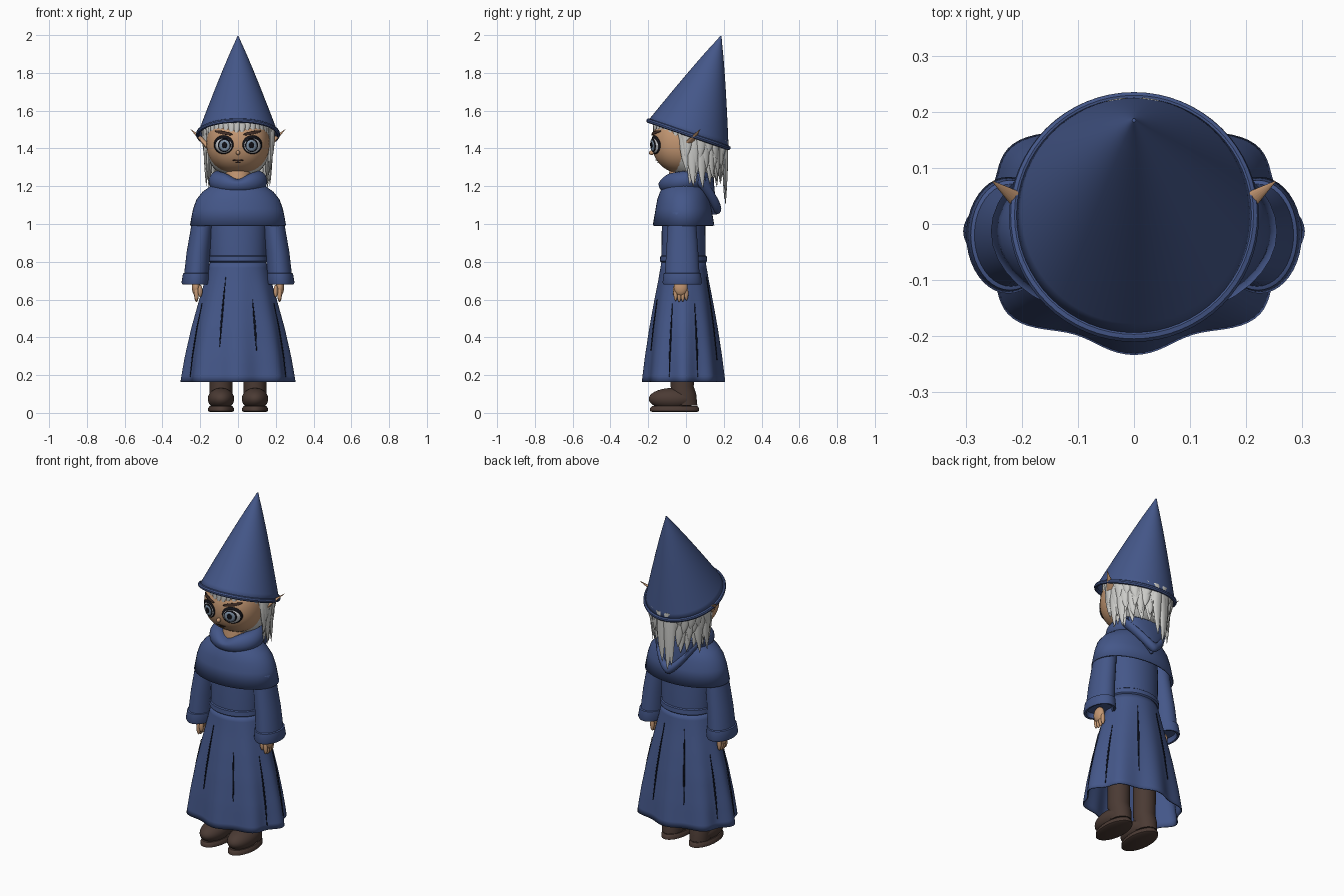
import bpy, bmesh, random
from math import sin, cos, pi, radians, exp
from mathutils import Vector, Matrix

if "Cube" in bpy.data.objects:
    bpy.data.objects.remove(bpy.data.objects["Cube"])
random.seed(4)
made = []


def material(name, r, g, b):
    m = bpy.data.materials.new(name)
    m.use_nodes = True
    m.diffuse_color = (r, g, b, 1)
    m.node_tree.nodes["Principled BSDF"].inputs["Base Color"].default_value = (r, g, b, 1)
    return m


BLUE = material("robe blue", .058, .095, .25)
FOLD = material("fold navy", .004, .006, .015)
SKIN = material("skin", .55, .31, .17)
HAIR = material("silver hair", .6, .6, .58)
BOOT = material("boot brown", .07, .043, .034)
BROW = material("brow brown", .05, .025, .018)
BLACK = material("eye black", .006, .006, .009)
WHITE = material("eye white", .6, .62, .65)
IRIS = material("iris grey", .22, .3, .4)


def finish(name, bm, mat, thick=0):
    bmesh.ops.recalc_face_normals(bm, faces=bm.faces)
    mesh = bpy.data.meshes.new(name)
    bm.to_mesh(mesh)
    bm.free()
    ob = bpy.data.objects.new(name, mesh)
    bpy.context.collection.objects.link(ob)
    mesh.materials.append(mat)
    if thick:
        mod = ob.modifiers.new("thickness", "SOLIDIFY")
        mod.thickness = thick
    made.append(ob)
    return ob


def loft(bm, rings, cap_start=True, cap_end=True, closed=True):
    """Skin a row of point rings."""
    rows = [[bm.verts.new(p) for p in ring] for ring in rings]
    n = len(rows[0])
    for low, high in zip(rows, rows[1:]):
        for i in range(n if closed else n - 1):
            j = (i + 1) % n
            bm.faces.new((low[i], low[j], high[j], high[i]))
    if cap_start:
        bm.faces.new(rows[0])
    if cap_end:
        bm.faces.new(rows[-1])


def tube(name, rows, mat, caps=(True, True), thick=0, n=40):
    """Stack of level ellipses given as (x, y, z, rx, ry)."""
    bm = bmesh.new()
    rings = [[(x + rx * cos(2 * pi * i / n), y + ry * sin(2 * pi * i / n), z) for i in range(n)]
             for x, y, z, rx, ry in rows]
    loft(bm, rings, *caps)
    return finish(name, bm, mat, thick)


def ball(name, loc, size, mat):
    bm = bmesh.new()
    bmesh.ops.create_uvsphere(bm, u_segments=32, v_segments=18, radius=1,
                              matrix=Matrix.Translation(loc) @ Matrix.Diagonal((*size, 1)))
    return finish(name, bm, mat)


# Hat: a leaning, slightly bulging cone with a rolled brim
brim = Vector((0, .0125, 1.475))
tip = Vector((0, .185, 1.995))
slope = Vector((0, .213, -.0725))


def hat_ring(t, grow=1):
    r = max((1 - t) ** .92, .015) * grow
    return [brim.lerp(tip, t) + r * (Vector((.213 * cos(a), 0, 0)) + slope * sin(a))
            for a in (2 * pi * i / 64 for i in range(64))]


bm = bmesh.new()
loft(bm, [hat_ring(k / 16) for k in range(17)], False, True)
finish("hat", bm, BLUE, .008)
bm = bmesh.new()
axis = slope.cross(Vector((1, 0, 0))).normalized()
roll = []
for k in range(9):
    b = 2 * pi * k / 8
    roll.append([p + axis * .012 * sin(b) for p in hat_ring(0, 1 + .045 * cos(b))])
loft(bm, roll, False, False)
finish("hat_brim", bm, BLUE)

# Head: rounded superellipse
HX, HY, HZ, MID = .168, .18, .168, 1.432


def level(z):
    return max(1 - abs((z - MID) / HZ) ** 2.2, 0) ** .455


def face_y(x, z):
    s = max(level(z), .05)
    return -HY * s * max(1 - abs(x / (HX * s)) ** 2.4, 0) ** .417


def power(v):
    return abs(v) ** .833 * (1 if v > 0 else -1)


bm = bmesh.new()
rings = []
for k in range(1, 24):
    z = MID - HZ * cos(pi * k / 24)
    rings.append([(HX * level(z) * power(cos(pi * i / 24)), HY * level(z) * power(sin(pi * i / 24)), z)
                  for i in range(48)])
loft(bm, rings)
finish("head", bm, SKIN)
tube("neck", [(0, -.03, 1.1, .075, .07), (0, -.03, 1.24, .07, .065), (0, -.02, 1.32, .06, .06)], SKIN)
ball("nose", (0, -.182, 1.377), (.011, .014, .012), SKIN)


def decal(name, x, z, rx, rz, off, mat, turn=0):
    """Thin patch that hugs the face."""
    bm = bmesh.new()
    rings = []
    for f in (1, .7, .4, .05):
        ring = []
        for i in range(28):
            u, v = rx * f * cos(pi * i / 14), rz * f * sin(pi * i / 14)
            px, pz = x + u * cos(turn) - v * sin(turn), z + u * sin(turn) + v * cos(turn)
            ring.append((px, face_y(px, pz) - off, pz))
        rings.append(ring)
    loft(bm, rings, False, True)
    finish(name, bm, mat, .002)


decal("mouth", 0, 1.338, .03, .004, .003, BROW)
decal("lower_lip", 0, 1.327, .012, .003, .003, BROW)

for s, side in ((1, "left"), (-1, "right")):
    # Eyes, brows, ears
    ex, ez = s * .076, 1.417
    decal(side + "_eye_rim", ex, ez + .003, .052, .05, .004, BLACK)
    decal(side + "_eye_white", ex, ez - .002, .043, .039, .007, WHITE)
    decal(side + "_iris_rim", ex - s * .004, ez, .034, .036, .010, BLACK)
    decal(side + "_iris", ex - s * .004, ez - .002, .028, .03, .013, IRIS)
    decal(side + "_pupil", ex - s * .004, ez, .013, .016, .016, BLACK)
    decal(side + "_brow", ex, 1.483, .048, .009, .008, BROW, s * .2)
    base, end = Vector((s * .15, .0, 1.41)), Vector((s * .252, .076, 1.503))
    bm = bmesh.new()
    way = end - base
    bmesh.ops.create_cone(bm, cap_ends=True, segments=16, radius1=.034, radius2=.001, depth=way.length,
                          matrix=Matrix.Translation((base + end) / 2) @ way.to_track_quat("Z", "Y").to_matrix().to_4x4()
                          @ Matrix.Diagonal((1, .5, 1, 1)))
    finish(side + "_ear", bm, SKIN)

    # Sleeve, rolled cuff, hand
    tube(side + "_sleeve", [(s * .16, -.02, 1.13, .035, .045), (s * .185, -.02, 1.06, .055, .07),
                            (s * .19, -.021, 1, .056, .075), (s * .21, -.02, .85, .062, .085),
                            (s * .222, -.02, .71, .066, .093)], BLUE)
    tube(side + "_cuff", [(s * .221, -.02, .742, .062, .09), (s * .221, -.02, .738, .07, .098),
                          (s * .224, -.02, .69, .075, .104), (s * .224, -.02, .68, .07, .1),
                          (s * .224, -.02, .682, .06, .088), (s * .222, -.02, .715, .055, .08)], BLUE)
    ball(side + "_palm", (s * .222, -.028, .665), (.022, .037, .045), SKIN)
    for k in range(4):
        y, z = -.055 + k * .019, .597 + abs(k - 1.3) * .006
        ball(side + "_finger_%d" % k, (s * .22, y, z + .025), (.012, .0105, .037), SKIN)
    ball(side + "_thumb", (s * .2, -.058, .645), (.012, .012, .032), SKIN)

    # Boot
    bx = s * .09
    tube(side + "_boot_shaft", [(bx, -.01, .04, .055, .07), (bx, -.012, .1, .06, .066),
                                (bx, -.02, .14, .06, .061), (bx, -.02, .34, .062, .062)], BOOT)
    ball(side + "_boot_foot", (bx, -.07, .074), (.07, .127, .058), BOOT)
    tube(side + "_boot_sole", [(bx, -.06, .004, .058, .115), (bx, -.06, .01, .068, .13),
                               (bx, -.06, .024, .068, .13), (bx, -.06, .036, .06, .12)], BOOT)

# Hair: hidden cap plus tapered locks
ball("hair_cap", (0, .03, 1.41), (.172, .17, .17), HAIR)
hair = bmesh.new()


def lock(deg, top, bottom, width, reach=1.0, flare=0.0):
    a = radians(deg)
    out, across = Vector((cos(a), sin(a), 0)), Vector((-sin(a), cos(a), 0))
    rings = []
    for k in range(8):
        t = k / 7
        r = reach + flare * t
        mid = Vector((.168 * r * cos(a), .015 + .183 * r * sin(a), top + (bottom - top) * t))
        mid += across * .008 * sin(3 * t) * (1 if deg % 2 else -1)
        w = width * max((1 - t ** 2.2) ** .8, .04)
        rings.append([mid + across * w * cos(pi * i / 5) + out * w * .45 * sin(pi * i / 5) for i in range(10)])
    loft(hair, rings)


def brim_z(deg):
    return 1.485 - .065 * sin(radians(deg))


for deg in range(-165, -14, 10):
    lock(deg, brim_z(deg) + .015, brim_z(deg) - random.uniform(.055, .095), .021, .98, .03)
for low, reach, step in ((1.2, .93, 15), (1.25, 1, 15), (1.30, 1.04, 16), (1.36, 1.08, 17)):
    for deg in range(-2, 184, step):
        lock(deg + random.randint(-3, 3), brim_z(deg) + .02, low + random.uniform(-.015, .025), .031, reach)
for deg, low in ((8, 1.2), (172, 1.2), (24, 1.19), (156, 1.19)):
    lock(deg, 1.48, low, .03, 1.03, -.02)
for deg, low in ((88, 1.14), (97, 1.1), (106, 1.13)):
    lock(deg, 1.43, low, .03, 1.07)
finish("hair_locks", hair, HAIR)

# Cowl collar with a notch at the throat
bm = bmesh.new()
rings = []
for k in range(48):
    a = 2 * pi * k / 48
    ring = []
    for i in range(16):
        b = 2 * pi * i / 16
        x, y = (.103 + .052 * cos(b)) * cos(a), (.088 + .05 * cos(b)) * sin(a) - .008
        z = 1.228 + .054 * sin(b) + .1 * y
        if y < 0 and sin(b) > 0:
            z -= .035 * exp(-(x / .05) ** 2) * sin(b)
        ring.append((x, y, z))
    rings.append(ring)
loft(bm, rings + rings[:1], False, False)
bmesh.ops.remove_doubles(bm, verts=bm.verts, dist=.0001)
finish("collar", bm, BLUE)

# Lowered hood: a pointed sack with a rolled edge
bm = bmesh.new()
sack = []
for k in range(9):
    t = k / 8
    w = .125 * max(1 - t ** 1.6, .03)
    sack.append([(w * cos(pi * i / 12), .1 + .05 * t + .045 * (1 - t * .7) * sin(pi * i / 12), 1.25 - .2 * t)
                 for i in range(24)])
loft(bm, sack)
finish("hood_sack", bm, BLUE)
bm = bmesh.new()
edge = []
for k in range(25):
    u = k / 12 - 1
    mid = Vector((.13 * u, .165 - .1 * u * u, 1.08 + .16 * abs(u) ** 1.5))
    edge.append([mid + Vector((.012 * u * cos(pi * i / 6), .022 * cos(pi * i / 6), .028 * sin(pi * i / 6)))
                 for i in range(12)])
loft(bm, edge)
finish("hood_edge", bm, BLUE)

# Shoulder cape, torso and belt
C = -.013
tube("shoulder_cape", [(0, C, 1.235, .085, .07), (0, C, 1.205, .14, .105), (0, C, 1.17, .188, .125),
                       (0, C, 1.13, .22, .139), (0, C, 1.08, .238, .148), (0, C, .992, .255, .163)],
     BLUE, (False, False), .008)
tube("torso", [(0, C, 1.15, .15, .1), (0, C, 1, .152, .115), (0, C, .8, .147, .117)], BLUE)
tube("belt", [(0, C, .835, .145, .115), (0, C, .829, .153, .123), (0, C, .803, .155, .125),
              (0, C, .796, .147, .117)], BLUE)

# Skirt: eight soft folds that deepen toward the hem
PROFILE = [(.80, .147, .117), (.7, .174, .133), (.58, .207, .155), (.45, .24, .176), (.3, .27, .196), (.165, .29, .21)]


def skirt_point(a, z, grow=0):
    for (z1, x1, y1), (z2, x2, y2) in zip(PROFILE, PROFILE[1:]):
        if z >= z2 - .0001:
            break
    t = (z1 - z) / (z1 - z2)
    f = 1 + .05 * cos(8 * a) * min((.8 - z) / .6, 1)
    return ((x1 + (x2 - x1) * t) * f + grow) * cos(a), C + ((y1 + (y2 - y1) * t) * f + grow) * sin(a), z


bm = bmesh.new()
loft(bm, [[skirt_point(2 * pi * i / 128, .8 - .635 * k / 20) for i in range(128)] for k in range(21)], False, False)
finish("skirt", bm, BLUE, .006)

# Dark crease in each fold valley
for k in range(8):
    a = pi / 8 + k * pi / 4
    high, low = ((.58, .19), (.72, .28), (.72, .3), (.58, .22), (.58, .19), (.72, .35), (.6, .33), (.58, .19))[k]
    bm = bmesh.new()
    loft(bm, [[skirt_point(a + d * (.3 + sin(pi * j / 14)), high + (low - high) * j / 14, .004) for d in (-.016, .016)]
              for j in range(15)], False, False, False)
    finish("skirt_crease_%d" % k, bm, FOLD, .003)

# Smooth shading with crisp edges
bpy.ops.object.select_all(action="DESELECT")
for ob in made:
    ob.select_set(True)
bpy.context.view_layer.objects.active = made[0]
bpy.ops.object.shade_smooth_by_angle(angle=radians(40))
